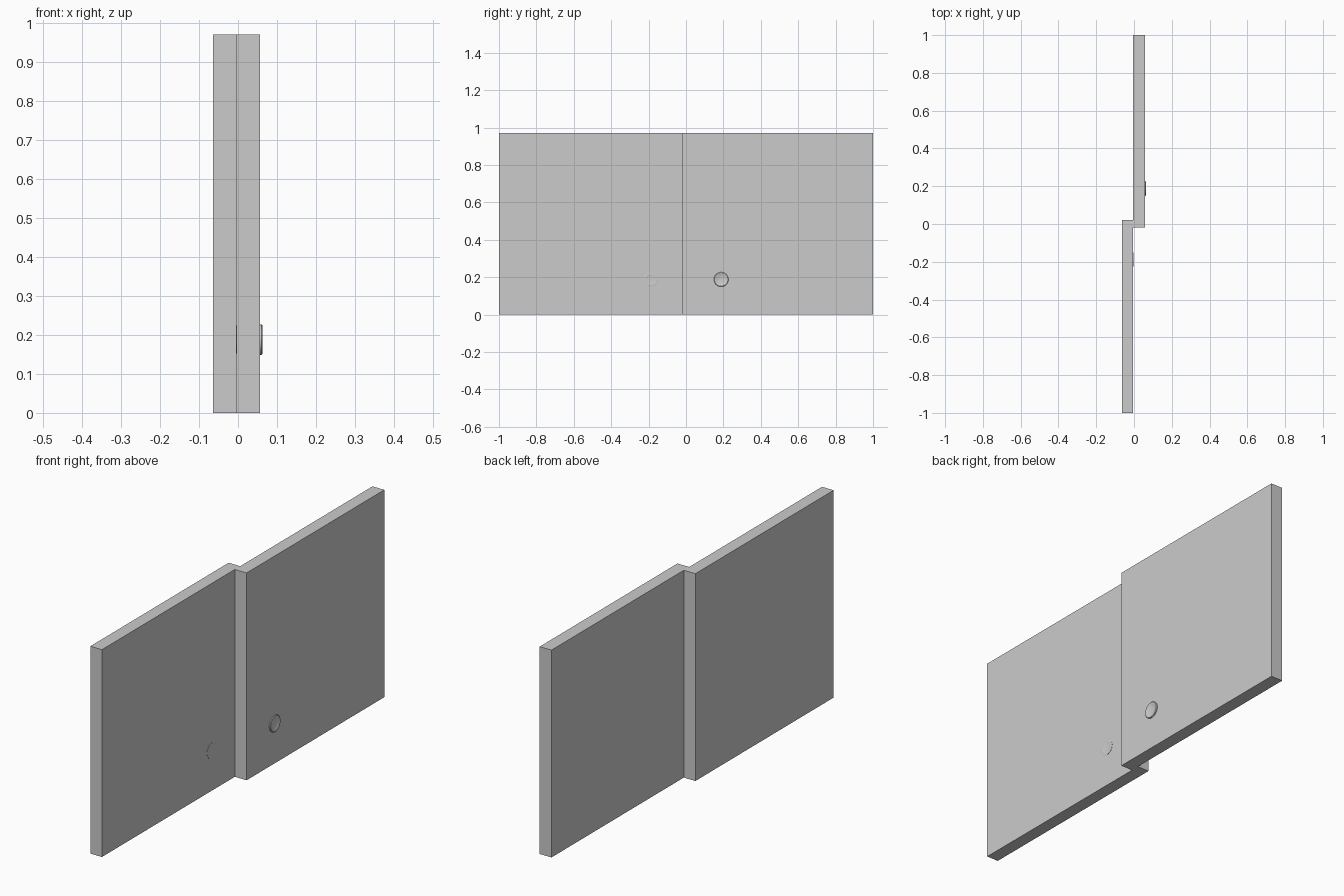
import bpy, bmesh, math

cube = bpy.data.objects.get("Cube")
if cube:
    bpy.data.objects.remove(cube, do_unlink=True)

grey = bpy.data.materials.new("light_grey")
grey.use_nodes = True
colour = (0.6, 0.6, 0.6, 1)
grey.diffuse_color = colour
grey.node_tree.nodes["Principled BSDF"].inputs["Base Color"].default_value = colour


def add_object(name, bm):
    bmesh.ops.recalc_face_normals(bm, faces=bm.faces)
    mesh = bpy.data.meshes.new(name)
    bm.to_mesh(mesh)
    bm.free()
    mesh.materials.append(grey)
    obj = bpy.data.objects.new(name, mesh)
    bpy.context.collection.objects.link(obj)
    return obj


def panel(name, x, y, height=0.97):
    bm = bmesh.new()
    bmesh.ops.create_cube(bm, size=1)
    bmesh.ops.scale(bm, verts=bm.verts, vec=(x[1] - x[0], y[1] - y[0], height))
    bmesh.ops.translate(bm, verts=bm.verts, vec=(sum(x) / 2, sum(y) / 2, height / 2))
    add_object(name, bm)


def finger_pull(name, x, y, z, radius, rise, sides=32):
    # Raised rim with a shallow dish, lathed around the x axis
    profile = [(1.0, -0.5), (1.0, 0.6), (0.93, 1.0), (0.84, 1.0),
               (0.65, 0.5), (0.4, 0.2), (0.0, 0.1)]
    bm = bmesh.new()
    verts = [bm.verts.new((h * rise, r * radius, 0)) for r, h in profile]
    edges = [bm.edges.new(pair) for pair in zip(verts, verts[1:])]
    bmesh.ops.spin(bm, geom=verts + edges, cent=(0, 0, 0), axis=(1, 0, 0),
                   angle=math.tau, steps=sides)
    bmesh.ops.remove_doubles(bm, verts=bm.verts, dist=0.00005)
    bmesh.ops.translate(bm, verts=bm.verts, vec=(x, y, z))
    obj = add_object(name, bm)
    bpy.ops.object.select_all(action="DESELECT")
    obj.select_set(True)
    bpy.context.view_layer.objects.active = obj
    bpy.ops.object.shade_smooth_by_angle(angle=math.radians(25))


# Two overlapping sliding panels
panel("front_sliding_panel", (-0.064, -0.004), (-1.0, 0.022))
panel("back_sliding_panel", (-0.004, 0.057), (-0.018, 1.0))

# Finger pulls near the overlap; the front one sits deeper
finger_pull("front_finger_pull", -0.004, -0.188, 0.188, 0.036, 0.002)
finger_pull("back_finger_pull", 0.057, 0.188, 0.188, 0.039, 0.006)
